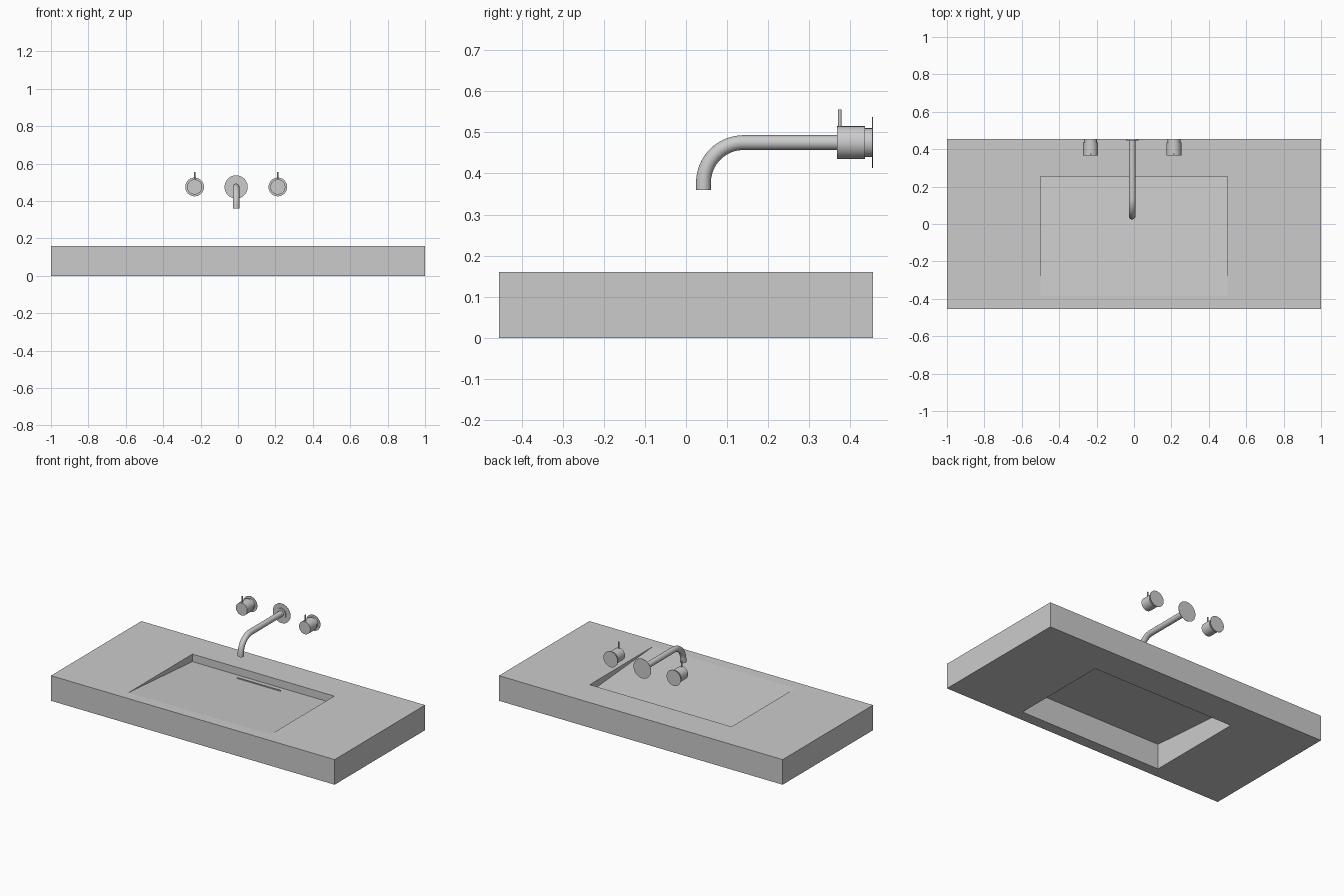
import bpy, bmesh, math
from mathutils import Vector

if "Cube" in bpy.data.objects:
    bpy.data.objects.remove(bpy.data.objects["Cube"])

WALL_Y = 0.455
TAP_Z = 0.475
TOP = 0.16
HX, Y0, Y1 = 0.5, -0.385, 0.255      # basin opening
BACK_Z = 0.112                       # basin floor height at the back


def new_object(name, bm):
    mesh = bpy.data.meshes.new(name)
    bm.to_mesh(mesh)
    bm.free()
    ob = bpy.data.objects.new(name, mesh)
    bpy.context.collection.objects.link(ob)
    return ob


def smooth(ob):
    bpy.ops.object.select_all(action='DESELECT')
    ob.select_set(True)
    bpy.context.view_layer.objects.active = ob
    bpy.ops.object.shade_smooth_by_angle(angle=math.radians(35))


def cylinder(name, a, b, r, sides=48):
    a, b = Vector(a), Vector(b)
    bpy.ops.mesh.primitive_cylinder_add(vertices=sides, radius=r, depth=(b - a).length,
                                        location=(a + b) / 2)
    ob = bpy.context.object
    ob.name = name
    ob.rotation_euler = (b - a).to_track_quat('Z', 'Y').to_euler()
    smooth(ob)
    return ob


# Countertop: slab with a rectangular opening through it
bm = bmesh.new()


def ring(x, ya, yb, z):
    return [bm.verts.new(p) for p in ((-x, ya, z), (x, ya, z), (x, yb, z), (-x, yb, z))]


loops = [ring(1, -WALL_Y, WALL_Y, 0), ring(1, -WALL_Y, WALL_Y, TOP),
         ring(HX, Y0, Y1, TOP), ring(HX, Y0, Y1, 0)]
for k in range(4):
    lo, hi = loops[k], loops[(k + 1) % 4]
    for i in range(4):
        j = (i + 1) % 4
        bm.faces.new((lo[i], lo[j], hi[j], hi[i]))
bmesh.ops.recalc_face_normals(bm, faces=bm.faces)
new_object("countertop", bm)

# Sloping basin floor, level with the top at the front
bm = bmesh.new()
bm.faces.new([bm.verts.new(p) for p in ((-HX, Y0, TOP), (HX, Y0, TOP),
                                        (HX, Y1, BACK_Z), (-HX, Y1, BACK_Z))])
new_object("basin_floor", bm)

# Thin drain slot strip lying on the floor
slope = (BACK_Z - TOP) / (Y1 - Y0)
bpy.ops.mesh.primitive_cube_add(size=1, location=(0, 0.212, TOP + slope * (0.212 - Y0)))
drain = bpy.context.object
drain.name = "drain_slot"
drain.scale = (0.305, 0.008, 0.01)
drain.rotation_euler.x = math.atan(slope)

# Spout: pipe swept along a straight run and a quarter bend
SX, R, BEND = -0.01, 0.018, 0.0975
yc, zc = 0.14, TAP_Z - BEND
path = [(SX, WALL_Y, TAP_Z)]
for i in range(17):
    t = math.pi / 2 * (1 + i / 16)
    path.append((SX, yc + BEND * math.cos(t), zc + BEND * math.sin(t)))
path.append((SX, yc - BEND, 0.36))
curve = bpy.data.curves.new("spout", 'CURVE')
curve.dimensions = '3D'
curve.bevel_depth = R
curve.bevel_resolution = 8
curve.use_fill_caps = True
spline = curve.splines.new('POLY')
spline.points.add(len(path) - 1)
for pt, co in zip(spline.points, path):
    pt.co = (*co, 1)
spout = bpy.data.objects.new("spout", curve)
bpy.context.collection.objects.link(spout)
bpy.ops.object.select_all(action='DESELECT')
spout.select_set(True)
bpy.context.view_layer.objects.active = spout
bpy.ops.object.convert(target='MESH')
smooth(bpy.context.object)


def tap_part(name, x, ya, yb, r):
    return cylinder(name, (x, ya, TAP_Z), (x, yb, TAP_Z), r)


# Spout wall plate and collar
tap_part("spout_plate", SX, WALL_Y - 0.002, WALL_Y, 0.062)
tap_part("spout_collar", SX, 0.447, WALL_Y, 0.033)

# Two handles: wall plate, collar, knob and lever pin
for side, x in (("left", -0.232), ("right", 0.213)):
    tap_part(side + "_plate", x, WALL_Y - 0.002, WALL_Y, 0.05)
    tap_part(side + "_collar", x, 0.434, WALL_Y, 0.035)
    tap_part(side + "_knob", x, 0.367, 0.436, 0.04)
    cylinder(side + "_lever", (x, 0.374, 0.505), (x, 0.374, 0.555), 0.004, 16)
